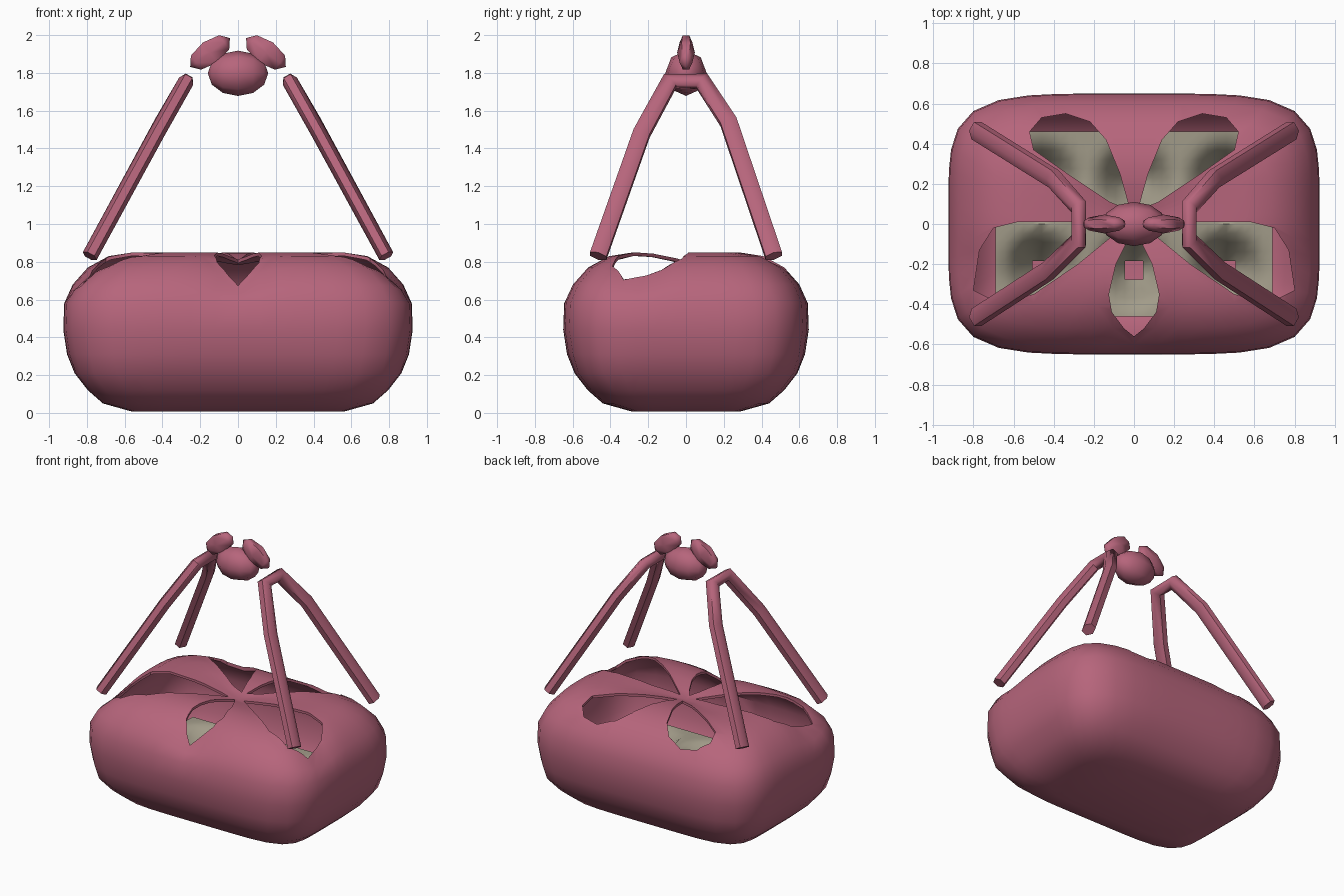
import bpy, bmesh, math
from mathutils import Vector

if "Cube" in bpy.data.objects:
    bpy.data.objects.remove(bpy.data.objects["Cube"])


def material(name, rgb):
    m = bpy.data.materials.new(name)
    m.diffuse_color = (*rgb, 1)
    m.use_nodes = True
    m.node_tree.nodes["Principled BSDF"].inputs["Base Color"].default_value = m.diffuse_color
    return m


CLOTH = material("rose_cloth", (0.47, 0.13, 0.2))
TRAY = material("khaki_card", (0.36, 0.33, 0.25))


def finish(bm, name, mat=None, angle=35):
    bmesh.ops.recalc_face_normals(bm, faces=bm.faces)
    me = bpy.data.meshes.new(name)
    bm.to_mesh(me)
    bm.free()
    ob = bpy.data.objects.new(name, me)
    bpy.context.collection.objects.link(ob)
    if mat:
        me.materials.append(mat)
    bpy.ops.object.select_all(action='DESELECT')
    ob.select_set(True)
    bpy.context.view_layer.objects.active = ob
    if angle:
        bpy.ops.object.shade_smooth_by_angle(angle=math.radians(angle))
    return ob


def bridge(bm, a, b):
    n = len(a)
    for i in range(n):
        j = (i + 1) % n
        bm.faces.new((a[i], a[j], b[j], b[i]))


# Cloth wrap: stacked rounded-rectangle rings (inset, height), boxier at the bottom
A, B, SEG = 0.925, 0.65, 48
profile = [(.36, .008), (.21, .05), (.13, .12), (.06, .21), (.02, .31), (0, .44),
           (.005, .58), (.05, .68), (.13, .77), (.24, .83), (.37, .85)]


def ring(bm, a, b, z):
    power = 4.8 if z > .25 else 5.6
    out = []
    for k in range(SEG):
        t = 2 * math.pi * k / SEG
        c, s = math.cos(t), math.sin(t)
        r = (abs(c) ** power + abs(s) ** power) ** (-1 / power)
        out.append(bm.verts.new((a * r * c, b * r * s, z)))
    return out


bm = bmesh.new()
rings = [ring(bm, A - i, B - i, z) for i, z in profile]
rings += [ring(bm, .36, .18, .843), ring(bm, .12, .07, .82)]
for lo, hi in zip(rings, rings[1:]):
    bridge(bm, lo, hi)
bm.faces.new(rings[0][::-1])
tip = bm.verts.new((0, 0, .8))
for k in range(SEG):
    bm.faces.new((rings[-1][k], rings[-1][(k + 1) % SEG], tip))
# the cloth sags around the outer ends of the front openings
for v in bm.verts:
    if v.co.z > .6:
        for x, y in ((0, -.55), (.77, -.25), (-.77, -.25)):
            d = (v.co.xy - Vector((x, y))).length
            v.co.z -= .055 * math.exp(-(d / .15) ** 2)
wrap = finish(bm, "cloth_wrap", CLOTH, None)
sol = wrap.modifiers.new("thickness", 'SOLIDIFY')
sol.thickness, sol.offset = 0.018, -1

# Petal-shaped openings between the gathered folds
back = [(.02, .07), (.07, .25), (.14, .42), (.22, .51), (.34, .55), (.46, .53),
        (.52, .46), (.5, .37), (.33, .25), (.12, .11)]
side = [(.06, -.02), (.28, .01), (.58, .01), (.7, -.02), (.77, -.13), (.8, -.33),
        (.68, -.39), (.5, -.35), (.28, -.2)]
half = [(.04, -.1), (.09, -.2), (.125, -.35), (.11, -.44), (.05, -.52)]
flip = lambda pts: [(-x, y) for x, y in pts]
middle = [(0, -.04)] + half + [(0, -.56)] + flip(half)[::-1]
bm = bmesh.new()
for pts in (back, flip(back), side, flip(side), middle):
    lo = [bm.verts.new((x, y, .5)) for x, y in pts]
    hi = [bm.verts.new((x, y, 1.1)) for x, y in pts]
    bm.faces.new(lo)
    bm.faces.new(hi)
    bridge(bm, lo, hi)
cutter = finish(bm, "opening_cutter", None, None)
cutter.hide_render = True
cut = wrap.modifiers.new("openings", 'BOOLEAN')
cut.operation, cut.object, cut.solver = 'DIFFERENCE', cutter, 'EXACT'
bpy.ops.object.select_all(action='DESELECT')
wrap.select_set(True)
bpy.context.view_layer.objects.active = wrap
for name in ("thickness", "openings"):
    bpy.ops.object.modifier_apply(modifier=name)
bpy.data.objects.remove(cutter)
bpy.ops.object.shade_smooth_by_angle(angle=math.radians(35))

# Tray inside: six dished hollows, each open at the bottom
bm = bmesh.new()
bmesh.ops.create_grid(bm, x_segments=30, y_segments=20, size=1)
cups = [Vector((x, y)) for x in (-.46, 0, .46) for y in (-.22, .22)]
near = lambda p: min((p.xy - c).length for c in cups)
for v in bm.verts:
    v.co.x *= .69
    v.co.y *= .46
    d = max(0, 1 - near(v.co) / .22)
    v.co.z = .31 - .22 * d * d * (3 - 2 * d)
bmesh.ops.delete(bm, geom=[f for f in bm.faces if near(f.calc_center_median()) < .05],
                 context='FACES')
rim = [e for e in bm.edges if e.is_boundary and e.verts[0].co.z > .25]
new = bmesh.ops.extrude_edge_only(bm, edges=rim)["geom"]
for v in new:
    if isinstance(v, bmesh.types.BMVert):
        v.co.z = .19
finish(bm, "inner_tray", TRAY, 40)

# Carrying straps: six-sided tubes bowed from front to back corners
path = [Vector(p) for p in ((.785, -.465, .83), (.43, -.235, 1.48), (.275, -.085, 1.755),
                            (.275, .085, 1.755), (.4, .225, 1.54), (.785, .465, .83))]
for sgn, label in ((-1, "left"), (1, "right")):
    bm = bmesh.new()
    loops = []
    for i, p in enumerate(path):
        t = (path[min(i + 1, 5)] - path[max(i - 1, 0)]).normalized()
        u = Vector((.88, 0, .47))
        u = (u - t * u.dot(t)).normalized()
        w = t.cross(u)
        loop = []
        for k in range(6):
            a = math.pi * k / 3
            q = p + u * .042 * math.cos(a) + w * .052 * math.sin(a)
            loop.append(bm.verts.new((sgn * q.x, q.y, q.z)))
        loops.append(loop)
    for a, b in zip(loops, loops[1:]):
        bridge(bm, a, b)
    bm.faces.new(loops[0])
    bm.faces.new(loops[-1])
    finish(bm, label + "_strap", CLOTH, 62)


# Knot and its two ends: coarse stretched balls
def ball(name, loc, size, tilt=0, seg=8, rings=5):
    bm = bmesh.new()
    bmesh.ops.create_uvsphere(bm, u_segments=seg, v_segments=rings, radius=1)
    for v in bm.verts:
        x, y, z = v.co.z * size[0], v.co.y * size[1], v.co.x * size[2]
        c, s = math.cos(tilt), math.sin(tilt)
        v.co = Vector((x * c - z * s, y, x * s + z * c)) + Vector(loc)
    finish(bm, name, CLOTH, 55)


ball("knot", (0, 0, 1.798), (.16, .11, .12), seg=8, rings=6)
for sgn, label in ((-1, "left"), (1, "right")):
    ball(label + "_knot_end", (sgn * .148, 0, 1.908), (.13, .047, .075),
         -sgn * math.radians(36), seg=6, rings=4)
